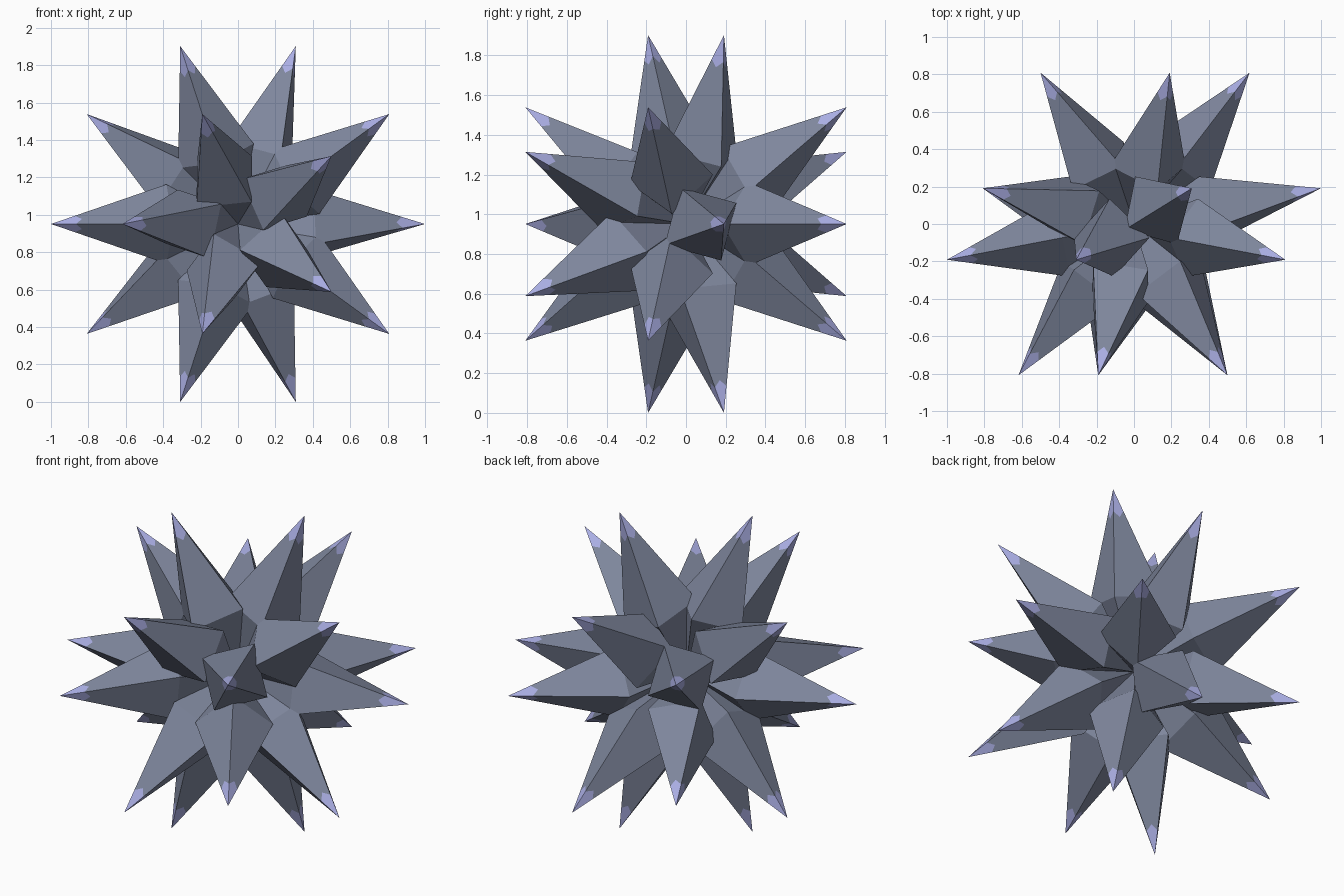
import bpy, bmesh, math
from mathutils import Vector

if "Cube" in bpy.data.objects:
    bpy.data.objects.remove(bpy.data.objects["Cube"])

R = 1.018          # centre to spike tip
BELT_T = 0.39      # distance of the widest ring from the centre
BELT_R = 0.212     # radius of the widest ring
CENTRE = Vector((0, 0, 0.951))


def material(name, rgb):
    m = bpy.data.materials.new(name)
    m.diffuse_color = (*rgb, 1)
    m.use_nodes = True
    m.node_tree.nodes["Principled BSDF"].inputs["Base Color"].default_value = m.diffuse_color
    return m


body_mat = material("slate_grey", (0.21, 0.24, 0.335))
tip_mat = material("lilac_tip", (0.40, 0.42, 0.77))


def spike(name, d, twist):
    """Four-sided double pyramid from the centre out along d, with a coloured point."""
    up = (Vector((0, 1, 0)) - d * d.y).normalized()
    side = up.cross(d)
    bm = bmesh.new()
    tip_co = d * R
    belt_co = []
    for i in range(4):
        a = twist + i * math.pi / 2
        belt_co.append(d * BELT_T + (up * math.cos(a) - side * math.sin(a)) * BELT_R)
    root = bm.verts.new((0, 0, 0))
    tip = bm.verts.new(tip_co)
    belt = [bm.verts.new(c) for c in belt_co]
    # edge of the coloured point: nearer on the ridges, further in mid-face
    ridge = [bm.verts.new(tip_co.lerp(c, 0.205)) for c in belt_co]
    mid = [bm.verts.new(tip_co.lerp((belt_co[i] + belt_co[(i + 1) % 4]) / 2, 0.26))
           for i in range(4)]
    for i in range(4):
        j = (i + 1) % 4
        bm.faces.new((tip, ridge[i], mid[i], ridge[j])).material_index = 1
        bm.faces.new((ridge[i], belt[i], belt[j], ridge[j], mid[i]))
        bm.faces.new((root, belt[j], belt[i]))
    bm.normal_update()
    me = bpy.data.meshes.new(name)
    bm.to_mesh(me)
    bm.free()
    me.materials.append(body_mat)
    me.materials.append(tip_mat)
    ob = bpy.data.objects.new(name, me)
    ob.location = CENTRE
    bpy.context.collection.objects.link(ob)


# four rings of five spikes around the y axis: height, start angle, twist
rings = [("front", -0.7947, 180, 30),
         ("front_middle", -0.1876, 180, 0),
         ("back_middle", 0.1876, 0, 30),
         ("back", 0.7947, 0, 0)]
for label, y, start, twist in rings:
    s = math.sqrt(1 - y * y)
    for k in range(5):
        az = math.radians(start + 72 * k)
        d = Vector((s * math.cos(az), y, s * math.sin(az)))
        spike(f"{label}_spike_{k + 1}", d, math.radians(twist))
